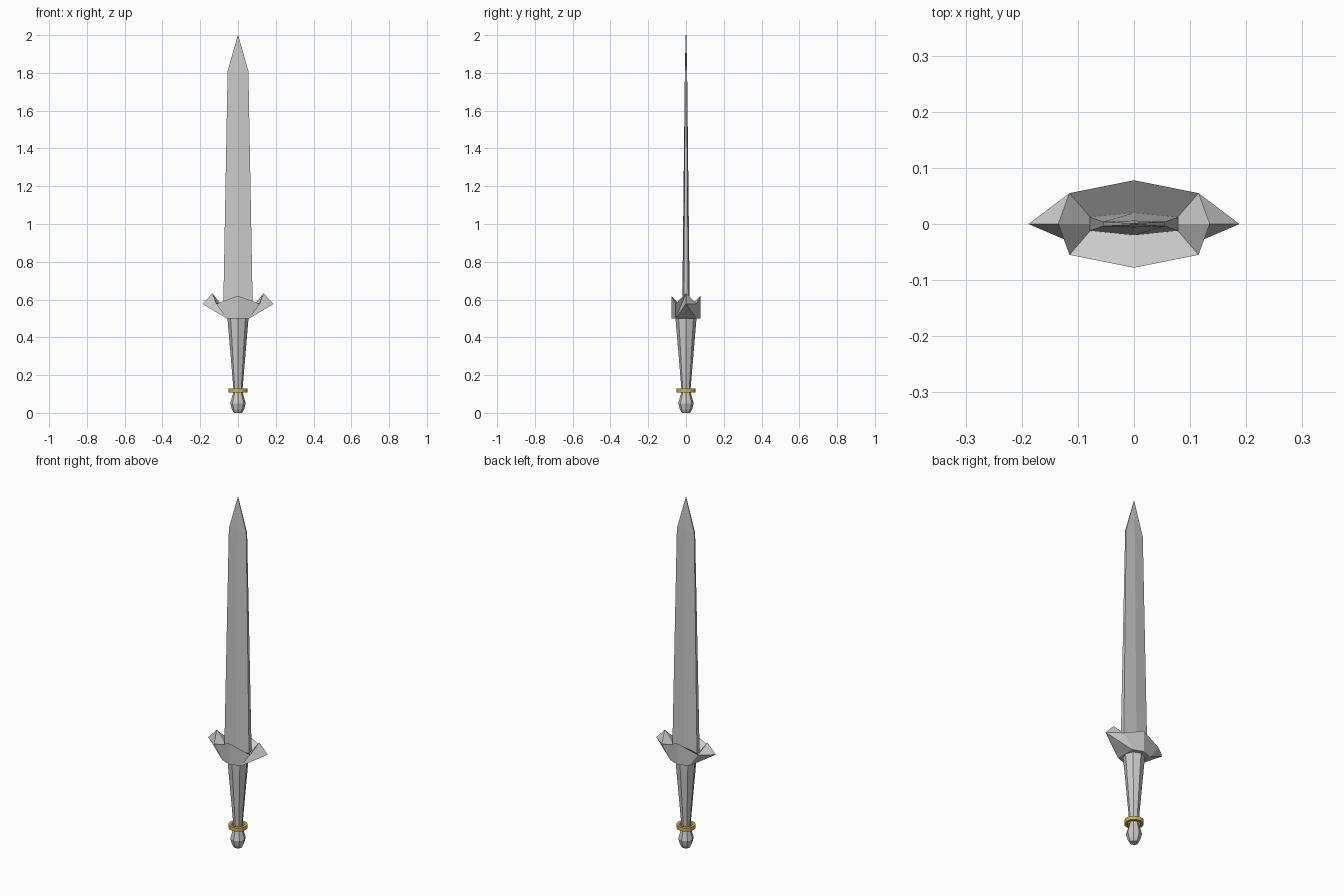
import bpy, bmesh, math

if "Cube" in bpy.data.objects:
    bpy.data.objects.remove(bpy.data.objects["Cube"])


def make_object(name, verts, faces):
    mesh = bpy.data.meshes.new(name)
    mesh.from_pydata(verts, [], faces)
    bm = bmesh.new()
    bm.from_mesh(mesh)
    bmesh.ops.remove_doubles(bm, verts=bm.verts, dist=0.0001)
    bmesh.ops.recalc_face_normals(bm, faces=bm.faces)
    bm.to_mesh(mesh)
    bm.free()
    obj = bpy.data.objects.new(name, mesh)
    bpy.context.collection.objects.link(obj)
    return obj


def loft(name, rings, closed=False):
    """Bridge equal-sized rings; cap the ends, or join last to first."""
    n, m = len(rings[0]), len(rings)
    verts = [v for ring in rings for v in ring]
    faces = []
    for r in range(m if closed else m - 1):
        a, b = r * n, (r + 1) % m * n
        for i in range(n):
            j = (i + 1) % n
            faces.append((a + i, a + j, b + j, b + i))
    if not closed:
        faces += [tuple(range(n)), tuple(range((m - 1) * n, m * n))]
    return make_object(name, verts, faces)


def circle(radius, z, n=8):
    return [(radius * math.cos(2 * math.pi * i / n),
             radius * math.sin(2 * math.pi * i / n), z) for i in range(n)]


def blade_section(w, edge, mid, z):
    return [(w, -edge, z), (w, edge, z), (0, mid, z),
            (-w, edge, z), (-w, -edge, z), (0, -mid, z)]


# Blade: six-sided section narrowing to a point
loft("blade", [blade_section(0.078, 0.012, 0.02, 0.555),
               blade_section(0.055, 0.004, 0.006, 1.81),
               blade_section(0.001, 0.001, 0.002, 2.0)])

# Guard: right half as inner, upper and lower rows, then mirrored
inner = [(0, -0.02, 0.56), (0.078, -0.012, 0.56), (0.079, 0, 0.56),
         (0.078, 0.012, 0.56), (0, 0.02, 0.56)]
upper = [(0, -0.078, 0.62), (0.115, -0.055, 0.577), (0.135, 0, 0.633),
         (0.115, 0.055, 0.577), (0, 0.078, 0.62)]
lower = [(0, -0.078, 0.5), (0.06, -0.055, 0.5), (0.188, 0, 0.577),
         (0.06, 0.055, 0.5), (0, 0.078, 0.5)]
faces = []
for i in range(4):
    u, l = 5 + i, 10 + i
    faces.append((i, i + 1, u + 1, u))
    if i in (1, 2):
        faces += [(u, u + 1, l), (l, u + 1, l + 1)]
    else:
        faces.append((u, u + 1, l + 1, l))
faces += [(10, 11, 13, 14), (11, 12, 13)]
guard = make_object("guard", inner + upper + lower, faces)
mirror = guard.modifiers.new("mirror", 'MIRROR')
mirror.use_clip = True

# Tapered octagonal grip
loft("grip", [circle(0.022, 0.1), circle(0.056, 0.505)])

# Faceted pommel
loft("pommel", [circle(0.022, 0.0), circle(0.032, 0.018), circle(0.041, 0.05),
                circle(0.026, 0.105), circle(0.022, 0.125)])

# Gold collar above the pommel
collar = loft("collar", [circle(0.034, 0.109, 12), circle(0.05, 0.109, 12),
                         circle(0.05, 0.13, 12), circle(0.034, 0.13, 12)],
              closed=True)
gold = bpy.data.materials.new("gold")
gold.diffuse_color = (0.6, 0.48, 0.07, 1)
gold.use_nodes = True
gold.node_tree.nodes["Principled BSDF"].inputs["Base Color"].default_value = gold.diffuse_color
collar.data.materials.append(gold)
